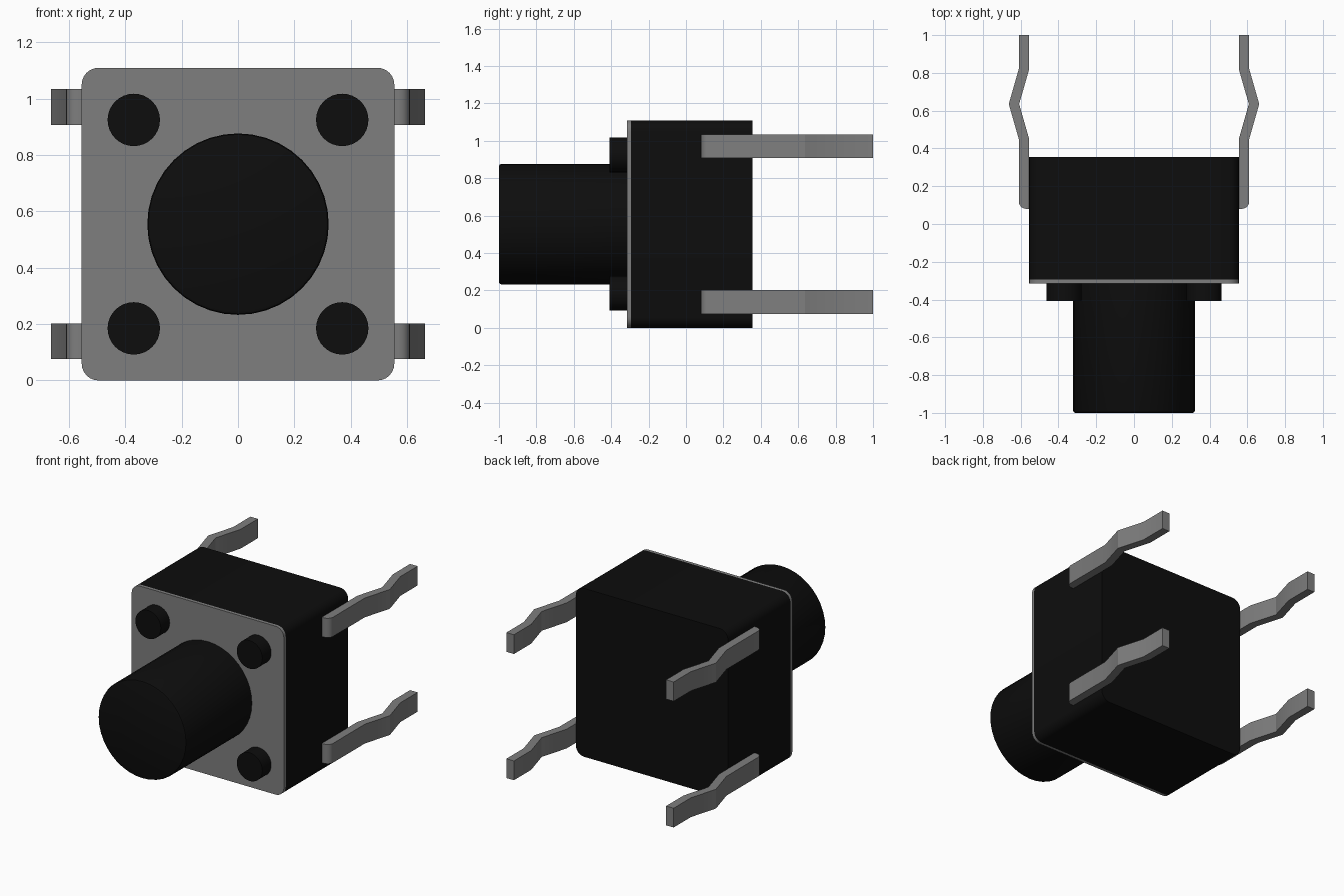
import bpy, bmesh, math
from mathutils import Vector

cube = bpy.data.objects.get("Cube")
if cube:
    bpy.data.objects.remove(cube, do_unlink=True)


def material(name, value):
    m = bpy.data.materials.new(name)
    m.use_nodes = True
    col = (value, value, value, 1)
    m.diffuse_color = col
    m.node_tree.nodes["Principled BSDF"].inputs["Base Color"].default_value = col
    return m


BLACK = material("black plastic", 0.004)
METAL = material("grey metal", 0.21)
MID = 0.555  # half width of the housing and height of its centre


def prism(name, outline, direction, mat, bevel=0.0):
    """Extrude a closed 3D outline along a direction; optionally round the far rim."""
    bm = bmesh.new()
    base = bm.faces.new([bm.verts.new(p) for p in outline])
    ext = bmesh.ops.extrude_face_region(bm, geom=[base], use_keep_orig=True)["geom"]
    moved = [v for v in ext if isinstance(v, bmesh.types.BMVert)]
    bmesh.ops.translate(bm, verts=moved, vec=Vector(direction))
    if bevel:
        ends = set(moved)
        rim = [e for e in bm.edges if all(v in ends for v in e.verts)]
        bmesh.ops.bevel(bm, geom=rim, offset=bevel, segments=2, profile=0.5, affect='EDGES')
    bmesh.ops.recalc_face_normals(bm, faces=bm.faces)
    me = bpy.data.meshes.new(name)
    bm.to_mesh(me)
    bm.free()
    me.materials.append(mat)
    ob = bpy.data.objects.new(name, me)
    bpy.context.collection.objects.link(ob)
    bpy.ops.object.select_all(action='DESELECT')
    ob.select_set(True)
    bpy.context.view_layer.objects.active = ob
    bpy.ops.object.shade_smooth_by_angle(angle=math.radians(25))
    return ob


def arc(cx, cz, r, start, end, n):
    return [(cx + r * math.cos(math.radians(start + (end - start) * i / n)),
             cz + r * math.sin(math.radians(start + (end - start) * i / n)))
            for i in range(n + 1)]


def rounded_square(y, r=0.06):
    c = MID - r
    pts = []
    for k, (sx, sz) in enumerate([(1, 1), (-1, 1), (-1, -1), (1, -1)]):
        pts += arc(sx * c, MID + sz * c, r, 90 * k, 90 * k + 90, 6)
    return [(x, y, z) for x, z in pts]


def circle(x, y, z, r, n):
    return [(px, y, pz) for px, pz in arc(x, z, r, 0, 360, n)[:-1]]


# Housing and metal face plate
prism("housing", rounded_square(0.355), (0, -0.65, 0), BLACK)
prism("face_plate", rounded_square(-0.295), (0, -0.02, 0), METAL)

# Push button with a softened front rim
prism("button", circle(0, -0.30, MID, 0.322, 40), (0, -0.70, 0), BLACK, bevel=0.012)

# Four corner rivets and four kinked pins
T = 0.055  # pin thickness
centre = [(MID, 0.45), (MID + 0.053, 0.635), (MID, 0.82), (MID, 1.0)]
for side, sx in (("left", 1), ("right", -1)):
    for level, sz in (("upper", 1), ("lower", -1)):
        prism(f"{side}_{level}_rivet",
              circle(sx * 0.37, -0.30, MID + sz * 0.37, 0.093, 32), (0, -0.108, 0), BLACK)
        tip = arc(MID + T - 0.04, 0.12, 0.04, 0, -90, 6)
        profile = [(MID, 0.08)] + centre + [(x + T, y) for x, y in reversed(centre)] + tip
        z0 = MID + sz * 0.416 - 0.0635
        prism(f"{side}_{level}_pin", [(sx * x, y, z0) for x, y in profile],
              (0, 0, 0.127), METAL)
